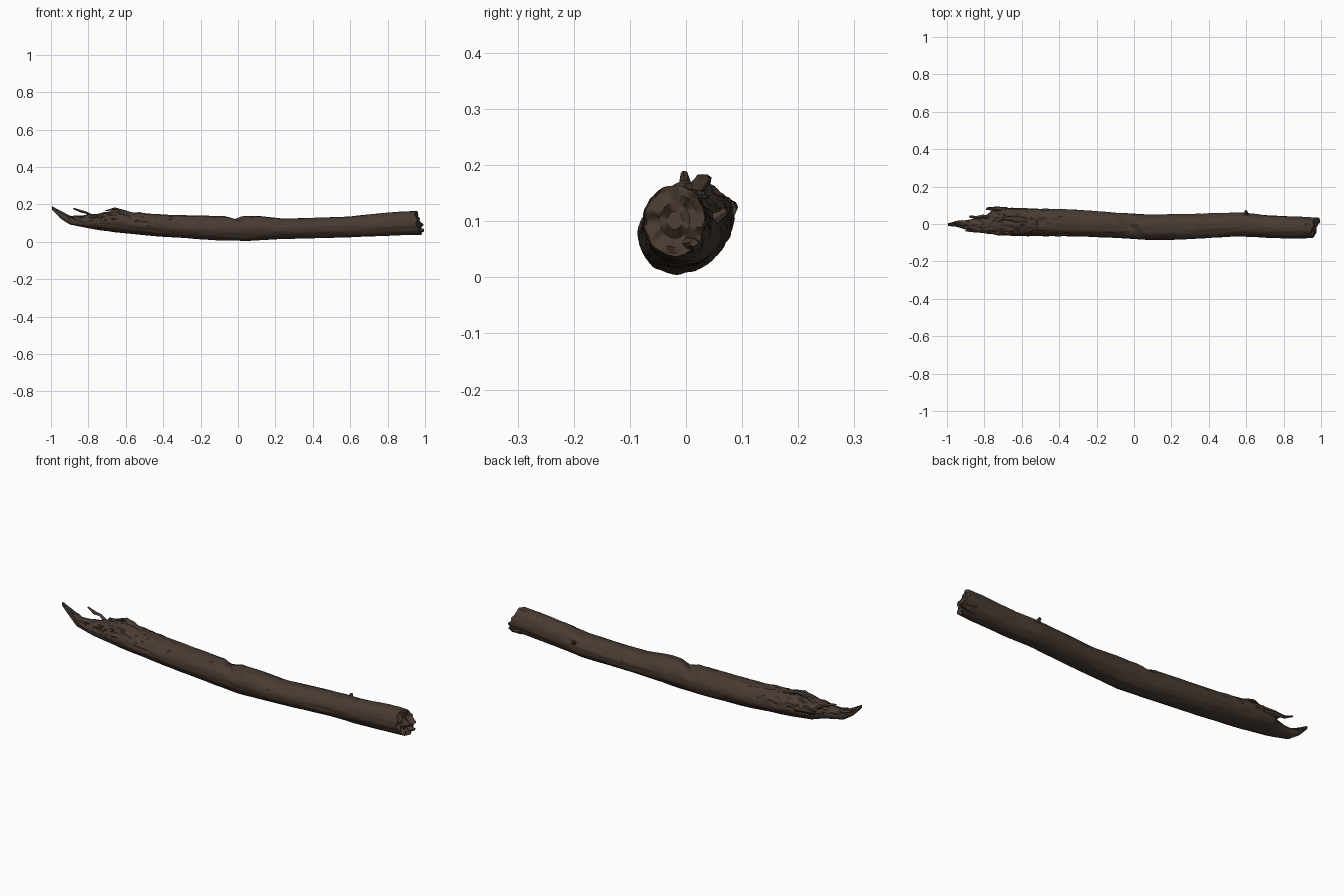
import bpy, bmesh, math, random
from mathutils import Vector, noise

random.seed(4)
if "Cube" in bpy.data.objects:
    bpy.data.objects.remove(bpy.data.objects["Cube"], do_unlink=True)


def make_material(name, colour):
    mat = bpy.data.materials.new(name)
    mat.use_nodes = True
    mat.diffuse_color = (*colour, 1)
    bsdf = mat.node_tree.nodes["Principled BSDF"]
    bsdf.inputs["Base Color"].default_value = (*colour, 1)
    bsdf.inputs["Roughness"].default_value = 0.9
    return mat


bark = make_material("dark brown bark", (0.066, 0.043, 0.031))
crack = make_material("crack brown", (0.03, 0.02, 0.015))

# Log outline along x: x, back and front limits in y, bottom and top in z
OUTLINE = [
    (-.995, -.01, .004, .172, .19), (-.95, -.015, .015, .125, .165),
    (-.9, -.03, .02, .092, .138), (-.84, -.04, .032, .08, .14),
    (-.79, -.05, .045, .071, .146), (-.75, -.055, .08, .064, .15),
    (-.65, -.063, .085, .05, .172), (-.58, -.065, .084, .043, .16),
    (-.4, -.065, .08, .027, .146), (-.12, -.073, .063, .009, .138),
    (.05, -.083, .052, .006, .136), (.12, -.086, .05, .01, .137),
    (.25, -.083, .052, .015, .124), (.45, -.072, .058, .019, .13),
    (.58, -.066, .062, .023, .135), (.7, -.073, .046, .028, .146),
    (.88, -.077, .038, .035, .163), (.995, -.074, .034, .038, .165),
]
SIDES, RINGS = 56, 300


def outline_at(x):
    for a, b in zip(OUTLINE, OUTLINE[1:]):
        if x <= b[0]:
            t = (x - a[0]) / (b[0] - a[0])
            return [p + (q - p) * t for p, q in zip(a[1:], b[1:])]
    return OUTLINE[-1][1:]


def ramp(v, low, high):
    return min(1, max(0, (v - low) / (high - low)))


def surface_point(x, angle, scale=1.0):
    y0, y1, z0, z1 = outline_at(x)
    c, s = math.cos(angle), math.sin(angle)
    up = max(0, s)
    torn = ramp(-x, .35, .65) * ramp(s, -.3, .5)
    # Long bark ridges, broad lumps and torn wood on the upper left
    grain = noise.noise(Vector((x * 5, c * 3.2, s * 3.2)))
    fine = noise.noise(Vector((x * 16, c * 9, s * 9)))
    chips = noise.noise(Vector((x * 24, c * 4, s * 4)))
    r = 1 + .05 * grain + (.02 + .06 * torn) * fine + .11 * torn * chips
    # Narrow furrows running along the grain
    line = abs(noise.noise(Vector((x * 4 + 7, c * 3, s * 3))))
    furrow = ramp(.06 - line, 0, .06) * ramp(s, -.4, .3)
    r -= (.04 + .09 * torn) * furrow
    # Slanted break across the top
    gap = abs(x + .02 + .05 * c)
    r -= .34 * up ** 2 * ramp(.05 - gap, 0, .05)
    # Slanted, chipped right-hand end
    k = ramp(x, .85, .995)
    y = (y0 + y1) / 2 + c * (y1 - y0) / 2 * r * scale
    z = (z0 + z1) / 2 + s * (z1 - z0) / 2 * r * scale
    chip = noise.noise(Vector((3, y * 38, z * 38)))
    x -= k * (.028 + .22 * (z - .1) - .2 * (y + .02) + .016 * chip)
    if x > .9 and scale < 1:
        x -= .012 * (1 - scale) + .01 * chip
    return (x, y, z), furrow * torn > .55


def finish(bm, name, angle=38):
    bmesh.ops.recalc_face_normals(bm, faces=bm.faces)
    mesh = bpy.data.meshes.new(name)
    bm.to_mesh(mesh)
    bm.free()
    mesh.materials.append(bark)
    mesh.materials.append(crack)
    obj = bpy.data.objects.new(name, mesh)
    bpy.context.collection.objects.link(obj)
    bpy.ops.object.select_all(action="DESELECT")
    obj.select_set(True)
    bpy.context.view_layer.objects.active = obj
    bpy.ops.object.shade_smooth_by_angle(angle=math.radians(angle))
    return obj


def build_log():
    bm = bmesh.new()
    stations = [(-.995 + 1.99 * i / RINGS, 1) for i in range(RINGS + 1)]
    stations += [(.995, f) for f in (.92, .75, .5, .25)]
    rings, marks = [], []
    for x, scale in stations:
        pts = [surface_point(x, math.tau * j / SIDES, scale) for j in range(SIDES)]
        rings.append([bm.verts.new(p) for p, _ in pts])
        marks.append([m for _, m in pts])
    for i in range(len(rings) - 1):
        for j in range(SIDES):
            n = (j + 1) % SIDES
            f = bm.faces.new((rings[i][j], rings[i][n], rings[i + 1][n], rings[i + 1][j]))
            f.material_index = int(marks[i][j] and marks[i + 1][n])
    bm.faces.new(rings[0])
    bm.faces.new(rings[-1])
    finish(bm, "log")


def splinter(name, path, radii, flat=.7, sides=8):
    """Tapered, slightly ragged sliver along a short path."""
    bm = bmesh.new()
    rings = []
    path = [Vector(p) for p in path]
    for i, p in enumerate(path):
        d = (path[min(i + 1, len(path) - 1)] - path[max(i - 1, 0)]).normalized()
        side = d.cross(Vector((0, 0, 1))).normalized()
        up = side.cross(d)
        ring = []
        for j in range(sides):
            a = math.tau * j / sides
            r = radii[i] * random.uniform(.8, 1.2)
            ring.append(bm.verts.new(p + side * math.cos(a) * r + up * math.sin(a) * r * flat))
        rings.append(ring)
    for a, b in zip(rings, rings[1:]):
        for j in range(sides):
            n = (j + 1) % sides
            bm.faces.new((a[j], a[n], b[n], b[j]))
    bm.faces.new(rings[0])
    bm.faces.new(rings[-1])
    finish(bm, name)


build_log()

# Broken slivers at the left end
splinter("curved_twig", [(-.77, .035, .13), (-.81, .04, .155), (-.84, .033, .163), (-.88, .04, .178)],
         (.014, .009, .009, .005))
splinter("back_splinter", [(-.68, .07, .12), (-.74, .08, .125), (-.79, .083, .125)],
         (.018, .013, .007), 1)
splinter("tip_splinter", [(-.86, -.01, .115), (-.92, .008, .14), (-.96, .012, .152)],
         (.018, .011, .004))
splinter("side_splinter", [(-.78, -.03, .11), (-.85, -.034, .118), (-.9, -.036, .135)],
         (.02, .012, .004))
splinter("top_chip", [(-.56, .02, .15), (-.62, .025, .165), (-.66, .03, .178), (-.71, .03, .165)],
         (.012, .018, .014, .006), .5)

# Small twig stub on the back and a broken lip on the right end
splinter("twig_stub", [(.6, .045, .1), (.6, .063, .112), (.597, .07, .118)],
         (.012, .008, .006), 1)
splinter("end_lip", [(.93, .01, .062), (.97, .012, .06), (.995, .014, .062)],
         (.02, .017, .008), .8)
